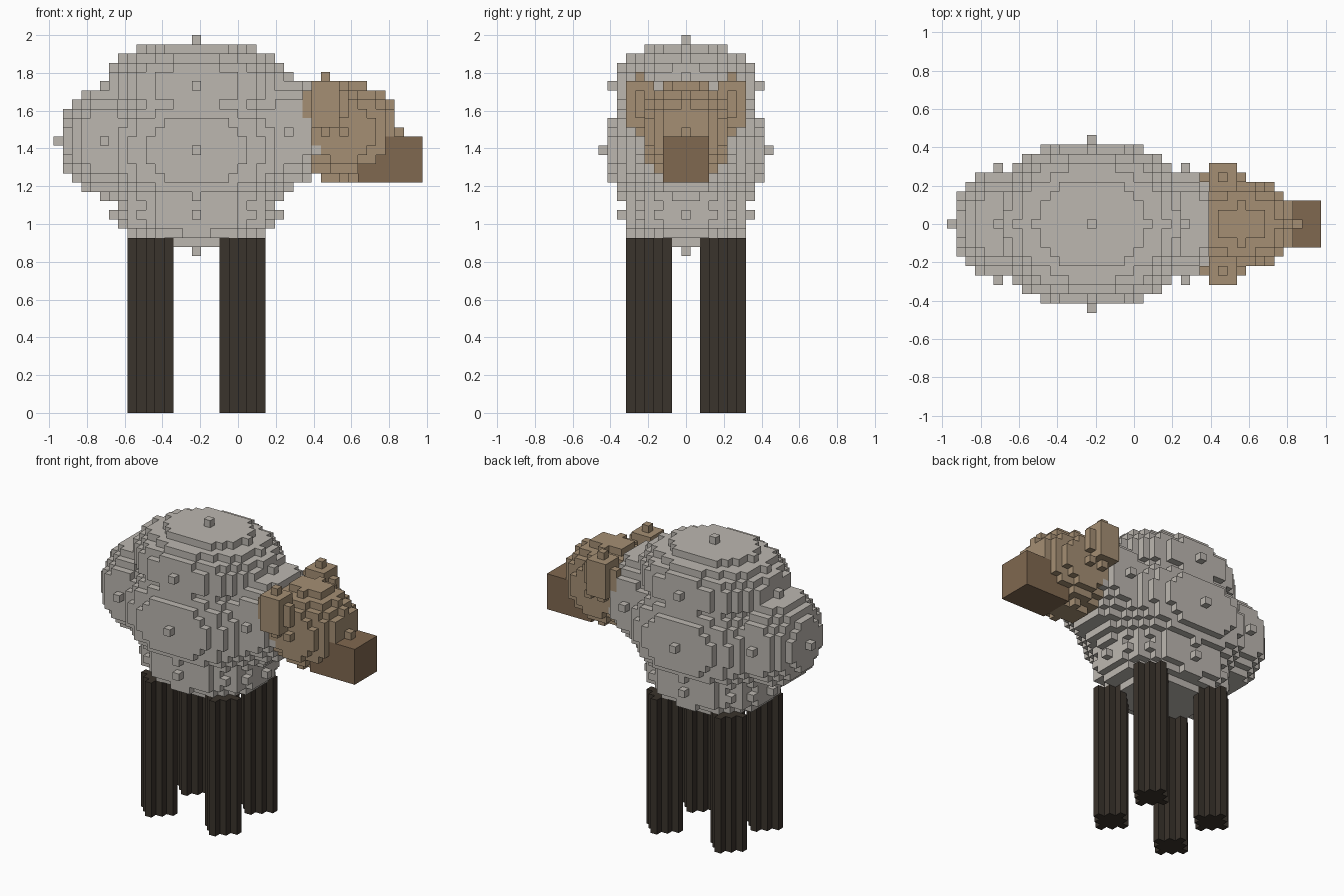
import bpy, bmesh, math
from mathutils import Vector

cube = bpy.data.objects.get("Cube")
if cube:
    bpy.data.objects.remove(cube, do_unlink=True)

V = 2 / 41                     # block size
X0 = -20 * V                   # left edge of block column 0


def material(name, rgb):
    m = bpy.data.materials.new(name)
    m.use_nodes = True
    m.diffuse_color = (*rgb, 1)
    m.node_tree.nodes["Principled BSDF"].inputs["Base Color"].default_value = (*rgb, 1)
    return m


wool = material("wool_grey", (0.503, 0.474, 0.434))
tan = material("face_tan", (0.376, 0.275, 0.174))
brown = material("snout_brown", (0.216, 0.138, 0.080))
dark = material("leg_dark_brown", (0.042, 0.033, 0.025))


def ellipsoid(c, r):
    """Grid blocks whose centres lie inside an ellipsoid."""
    spans = [range(math.floor(a - b), math.ceil(a + b) + 1) for a, b in zip(c, r)]
    return {(i, j, k) for i in spans[0] for j in spans[1] for k in spans[2]
            if sum(((p - a) / b) ** 2 for p, a, b in zip((i, j, k), c, r)) <= 1 + 1e-6}


def box(xs, ys, zs):
    return {(i, j, k) for i in range(*xs) for j in range(*ys) for k in range(*zs)}


def leg(ci, cj):
    """Round column of blocks, two blocks in radius."""
    return {(i, j, k) for i, j, k in box((ci - 2, ci + 3), (cj - 2, cj + 3), (0, 19))
            if (i - ci) ** 2 + (j - cj) ** 2 <= 4}


# Parts in order of priority: earlier parts own shared blocks
parts = [("snout", box((33, 40), (-2, 3), (25, 30)), brown)]
for side, s in (("left", 1), ("right", -1)):
    parts.append((f"ear_{side}", ellipsoid((29, 5 * s, 33), (2.3, 1.7, 3)), tan))
    parts.append((f"front_leg_{side}", leg(20, 4 * s), dark))
    parts.append((f"back_leg_{side}", leg(10, 4 * s), dark))
parts += [
    ("head", ellipsoid((31, 0, 30), (6, 5, 5.5)), tan),
    ("chest_wool", ellipsoid((25, 0, 30), (5, 6, 6)), wool),
    ("rump_wool", ellipsoid((5, 0, 29), (5, 6, 6)), wool),
    ("back_wool", ellipsoid((15, 0, 35), (10, 8, 5)), wool),
    ("belly_wool", ellipsoid((15, 0, 21), (9, 7, 4)), wool),
    ("body_wool", ellipsoid((15, 0, 28), (12, 9, 8)), wool),
]
solid = set().union(*(cells for _, cells, _ in parts))


def build(name, cells, mat):
    """Mesh the block faces that open onto empty space."""
    bm = bmesh.new()
    verts = {}

    def vert(p):
        if p not in verts:
            verts[p] = bm.verts.new((X0 + p[0] * V, (p[1] - 0.5) * V, p[2] * V))
        return verts[p]

    for cell in sorted(cells):
        for axis in range(3):
            for d in (0, 1):
                near = list(cell)
                near[axis] += 2 * d - 1
                if tuple(near) in solid:
                    continue
                u, w = (axis + 1) % 3, (axis + 2) % 3
                ring = []
                for a, b in ((0, 0), (1, 0), (1, 1), (0, 1)):
                    p = list(cell)
                    p[axis] += d
                    p[u] += a
                    p[w] += b
                    ring.append(vert(tuple(p)))
                bm.faces.new(ring if d else ring[::-1])
    mesh = bpy.data.meshes.new(name)
    bm.to_mesh(mesh)
    bm.free()
    mesh.materials.append(mat)
    bpy.context.scene.collection.objects.link(bpy.data.objects.new(name, mesh))


used = set()
for name, cells, mat in parts:
    build(name, cells - used, mat)
    used |= cells
